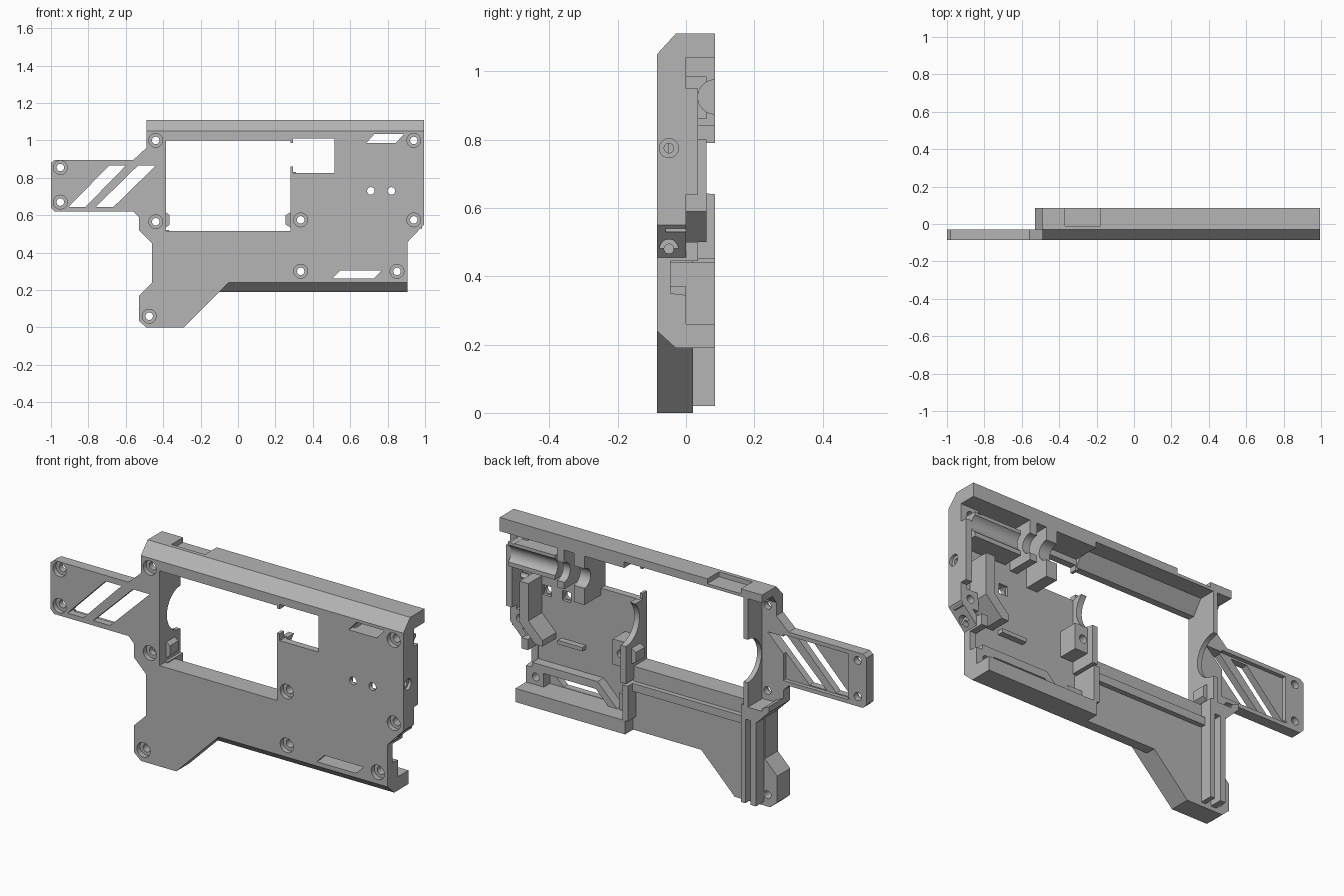
import bpy, bmesh, math
from mathutils import Matrix, Vector

if "Cube" in bpy.data.objects:
    bpy.data.objects.remove(bpy.data.objects["Cube"])

grey = bpy.data.materials.new("plain_grey")
grey.use_nodes = True
grey.diffuse_color = (0.46, 0.46, 0.46, 1)
grey.node_tree.nodes["Principled BSDF"].inputs["Base Color"].default_value = grey.diffuse_color

FRONT, FLOOR, BACK = -0.085, -0.05, 0.085


def finish(name, bm):
    bmesh.ops.recalc_face_normals(bm, faces=bm.faces)
    mesh = bpy.data.meshes.new(name)
    bm.to_mesh(mesh)
    bm.free()
    mesh.materials.append(grey)
    ob = bpy.data.objects.new(name, mesh)
    bpy.context.collection.objects.link(ob)
    return ob


def extrude(name, points, step):
    bm = bmesh.new()
    face = bm.faces.new([bm.verts.new(p) for p in points])
    made = bmesh.ops.extrude_face_region(bm, geom=[face])["geom"]
    bmesh.ops.translate(bm, vec=step, verts=[v for v in made if isinstance(v, bmesh.types.BMVert)])
    return finish(name, bm)


def slab(name, outline, y0, y1):
    """Front outline (x, z) pushed from y0 to y1."""
    return extrude(name, [(x, y0, z) for x, z in outline], (0, y1 - y0, 0))


def bar(name, profile, x0, x1):
    """Side profile (y, z) pushed from x0 to x1."""
    return extrude(name, [(x0, y, z) for y, z in profile], (x1 - x0, 0, 0))


def box(name, x0, x1, z0, z1, y0=-0.06, y1=BACK):
    return slab(name, [(x0, z0), (x1, z0), (x1, z1), (x0, z1)], y0, y1)


def rod(name, axis, centre, r, length):
    bm = bmesh.new()
    turn = Matrix.Rotation(math.pi / 2, 4, "X" if axis == "Y" else "Y")
    bmesh.ops.create_cone(bm, cap_ends=True, segments=32, radius1=r, radius2=r, depth=length,
                          matrix=Matrix.Translation(centre) @ turn)
    return finish(name, bm)


def bounds(ob):
    cs = [v.co for v in ob.data.vertices]
    return [(min(c[i] for c in cs), max(c[i] for c in cs)) for i in range(3)]


def cut(ob, cutters):
    for c in cutters:
        if not ob.data.vertices:
            return
        if any(a[1] <= b[0] or b[1] <= a[0] for a, b in zip(bounds(ob), bounds(c))):
            continue
        mod = ob.modifiers.new("cut", "BOOLEAN")
        mod.operation, mod.solver, mod.object = "DIFFERENCE", "EXACT", c
        bpy.context.view_layer.objects.active = ob
        bpy.ops.object.modifier_apply(modifier=mod.name)


parts = []

# Front plate
parts.append(slab("front_plate", [
    (-.29, 0), (-.49, 0), (-.53, .035), (-.53, .17), (-.46, .24), (-.46, .45), (-.53, .52),
    (-.53, .59), (-.56, .62), (-.98, .62), (-1, .64), (-1, .88), (-.98, .895), (-.56, .895),
    (-.49, .96), (-.49, 1.05), (.995, 1.05), (.995, .55), (.905, .455), (.905, .24), (-.05, .24)],
    FRONT, FLOOR))

# Rear layer of the arm and left column
arm_back = slab("arm_backing", [
    (-.385, .515), (-.53, .52), (-.53, .59), (-.56, .62), (-.98, .62), (-1, .64), (-1, .88),
    (-.98, .895), (-.56, .895), (-.49, .96), (-.49, 1.05), (-.385, 1.05)], FLOOR, -.03)
recess = slab("arm_recess", [(-.895, .64), (-.53, .64), (-.53, .875), (-.895, .875)], FLOOR - .001, 0)
cut(arm_back, [recess])
parts.append(arm_back)

# Top rail: deep at the right end, thin behind the opening
top_front = [(FRONT, 1.05), (-.03, 1.11), (BACK, 1.11)]
rail_thick = bar("top_rail_right", top_front + [(BACK, 1.04), (FRONT, 1.04)], .29, .995)
rail_thin = bar("top_rail_left", top_front + [(BACK, 1.07), (.0, 1.07), (-.05, 1.0), (FRONT, 1.0)], -.49, .29)
notch = box("rail_notch", -.37, -.18, 1.085, 1.2, -.01, .2)
cut(rail_thin, [notch])
parts += [rail_thick, rail_thin]

# Bottom rail with chamfered front edge
low = [(FRONT, .24), (-.03, .19)]
parts.append(bar("bottom_rail_right", low + [(BACK, .19), (BACK, .26), (FRONT, .26)], .285, .905))
parts.append(bar("bottom_rail_left", low + [(.02, .19), (.02, .26), (FRONT, .26)], -.1, .285))

# Grip and solid wall under the opening
parts.append(slab("grip_body", [
    (-.29, 0), (-.49, 0), (-.53, .035), (-.53, .17), (-.46, .24), (-.46, .45), (-.385, .515),
    (-.05, .515), (-.05, .24)], -.06, .02))
parts.append(box("opening_sill", -.06, .285, .25, .515, -.06, .02))
parts.append(box("sill_ledge", -.37, .28, .40, .44, 0, .045))
parts.append(box("grip_wall", -.455, -.425, .02, .5))
parts.append(box("grip_rib", -.395, -.37, .02, .52))
parts.append(box("sill_end_rib", .27, .30, .26, .44))
parts.append(slab("grip_shoulder", [(-.53, .52), (-.46, .45), (-.385, .45), (-.385, .515),
                                    (-.49, .515), (-.49, .53), (-.53, .55)], -.06, BACK))

# Walls at both sides of the opening, with a round seat in each
left_wall = box("opening_left_wall", -.41, -.385, .5, 1.07)
right_wall = box("opening_right_wall", .28, .31, .45, .83)
seat = rod("round_seat", "X", (0, BACK, .75), .11, 2)
cut(left_wall, [seat])
cut(right_wall, [seat])
parts += [left_wall, right_wall]
parts.append(box("seat_block", .30, .38, .51, .64, -.06, .05))
for side, x in (("left", -.375), ("right", .27)):
    parts.append(slab(side + "_stop", [(x - .01, .535), (x + .01, .55), (x + .01, .6), (x - .01, .615)]
                      if side == "left" else
                      [(x + .01, .535), (x - .015, .55), (x - .015, .6), (x + .01, .615)], -.03, .04))

# Right end wall: stepped rear edge
parts.append(bar("right_wall_upper", [
    (-.06, .56), (0, .56), (0, .64), (.035, .64), (.035, .95), (0, .95), (0, 1.045), (-.06, 1.045)], .96, .995))
parts.append(slab("right_wall_slope", [(.905, .455), (.995, .55), (.995, .6), (.96, .6), (.96, .565),
                                       (.87, .47)], -.06, 0))
parts.append(bar("right_wall_lower", [
    (-.06, .25), (0, .25), (0, .345), (-.045, .35), (-.045, .445), (.035, .445), (.035, .5),
    (-.06, .5)], .87, .905))

# Inner walls and ribs
parts.append(slab("inner_bent_wall", [(.90, .8), (.90, .59), (.81, .5), (.77, .5), (.77, .53),
                                      (.85, .61), (.85, .8)], -.06, .06))
parts.append(slab("vent_ridge", [(.87, .33), (.87, .37), (.5, .37), (.39, .26), (.44, .26),
                                 (.51, .33)], -.06, 0))
parts.append(box("small_rib", .60, .74, .49, .51, -.06, -.02))

# Barrel channel and its collars
groove = rod("barrel_groove", "X", (.7, BACK, .925), .05, 1.2)
for name, x0, x1, z0, z1, y1 in (("barrel_channel", .70, .965, .86, .985, .06),
                                 ("front_collar", .515, .575, .79, 1.045, BACK),
                                 ("rear_collar", .63, .67, .84, 1.045, BACK)):
    block = box(name, x0, x1, z0, z1, -.06, y1)
    cut(block, [groove])
    parts.append(block)

# Screw bosses and their holes
cutters = []
for x, z, boss in ((-.95, .855, 0), (-.95, .67, 0), (-.44, 1, 0), (-.44, .565, 0), (-.475, .06, 0),
                   (.335, .575, 0), (.335, .3, 1), (.85, .3, 1), (.94, 1, 1), (.94, .575, 1)):
    if boss:
        parts.append(box("screw_boss", x - .045, x + .045, z - .045, z + .045, -.06, 0))
    cutters.append(rod("counterbore", "Y", (x, -.1, z), .037, .08))
    cutters.append(rod("screw_hole", "Y", (x, 0, z), .02, .4))
for x in (.71, .82):
    cutters.append(rod("pin_hole", "Y", (x, 0, .73), .02, .4))
    cutters.append(box("pin_pocket", x - .025, x + .025, .705, .755, -.065, 0))
for x, z in ((1.005, .775), (.955, .48)):
    cutters.append(rod("side_counterbore", "X", (x, -.05, z), .028, .05))
    cutters.append(rod("side_hole", "X", (x - .03, -.05, z), .014, .1))

# Slanted slots and the main opening
for x0, x1, z0, z1, lean, w in ((-.905, 0, .645, .865, .215, .09), (-.76, 0, .645, .865, .225, .095),
                                (.685, 0, .985, 1.035, .045, .158), (.505, 0, .262, .305, .043, .222)):
    cutters.append(slab("slot", [(x0, z0), (x0 + w, z0), (x0 + w + lean, z1), (x0 + lean, z1)], -.2, 0.03))
cutters.append(slab("opening", [
    (-.385, .515), (.28, .515), (.28, .86), (.295, .86), (.295, .825), (.515, .825), (.515, 1.01),
    (.295, 1.01), (.295, .985), (.28, .985), (.28, 1.0), (-.385, 1.0)], -.2, -.04))

for ob in parts:
    cut(ob, cutters)

for ob in cutters + [recess, notch, seat, groove]:
    bpy.data.objects.remove(ob)

bpy.ops.object.select_all(action="DESELECT")
for ob in parts:
    ob.select_set(True)
bpy.context.view_layer.objects.active = parts[0]
bpy.ops.object.shade_smooth_by_angle(angle=math.radians(30))
